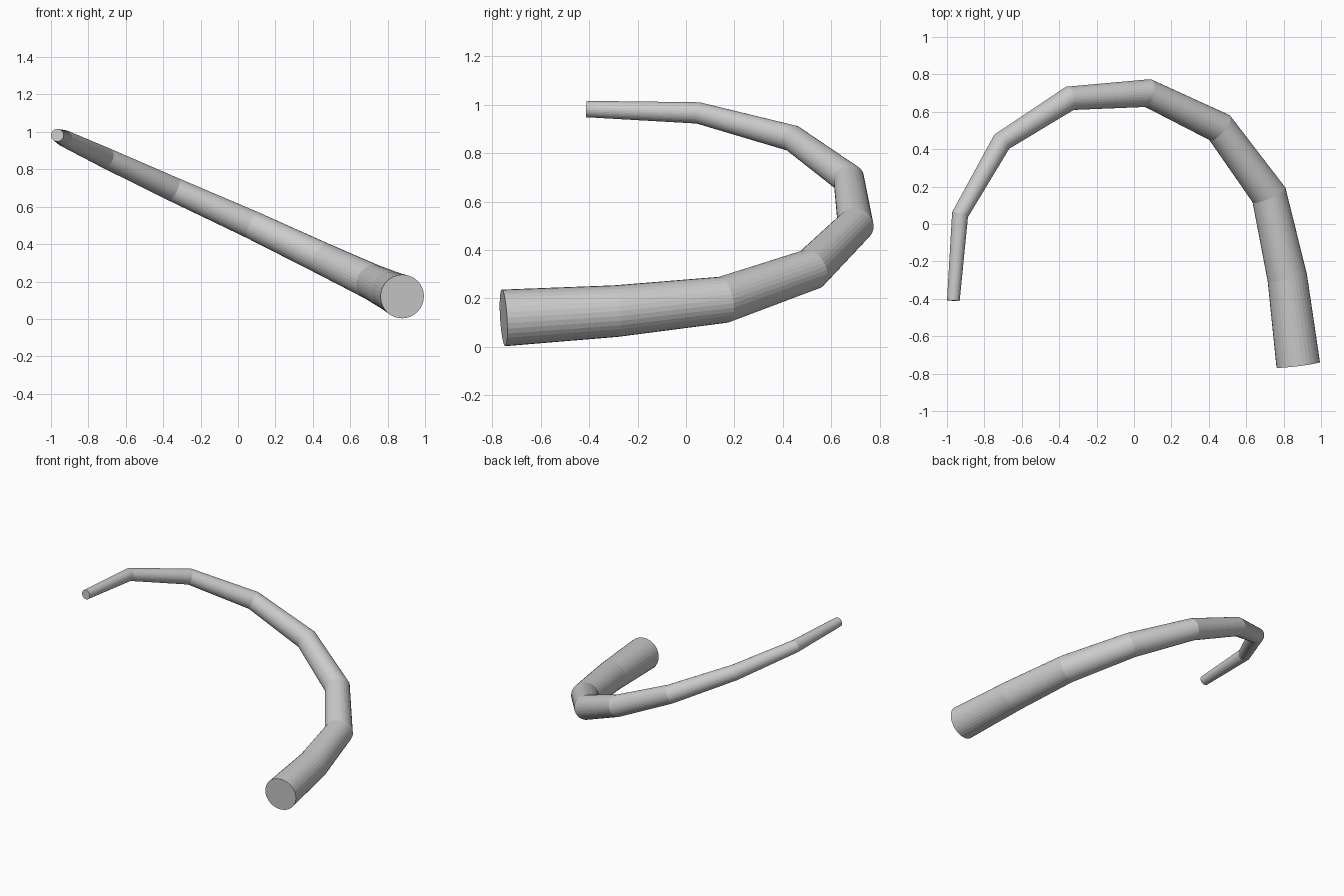
import bpy

if "Cube" in bpy.data.objects:
    bpy.data.objects.remove(bpy.data.objects["Cube"])

# Horn centre line: a planar, tilted arc that narrows evenly towards the tip
path = [
    (0.878, -0.753, 0.120), (0.820, -0.290, 0.148), (0.722, 0.155, 0.195),
    (0.458, 0.515, 0.320), (0.075, 0.700, 0.503), (-0.343, 0.672, 0.692),
    (-0.707, 0.440, 0.861), (-0.930, 0.050, 0.966), (-0.966, -0.410, 0.982),
]
base_radius, tip_radius = 0.117, 0.034

curve = bpy.data.curves.new("horn", "CURVE")
curve.dimensions = "3D"
curve.bevel_depth = 1.0          # point radius gives the real radius
curve.bevel_resolution = 14      # 32-sided section
curve.use_fill_caps = True

spline = curve.splines.new("POLY")
spline.use_smooth = False
spline.points.add(len(path) - 1)
for i, (point, co) in enumerate(zip(spline.points, path)):
    point.co = (*co, 1)
    point.radius = base_radius + (tip_radius - base_radius) * i / (len(path) - 1)

horn = bpy.data.objects.new("horn", curve)
bpy.context.collection.objects.link(horn)

# Turn the tapered tube into a flat-shaded mesh
bpy.context.view_layer.objects.active = horn
horn.select_set(True)
bpy.ops.object.convert(target="MESH")
bpy.ops.object.shade_flat()
